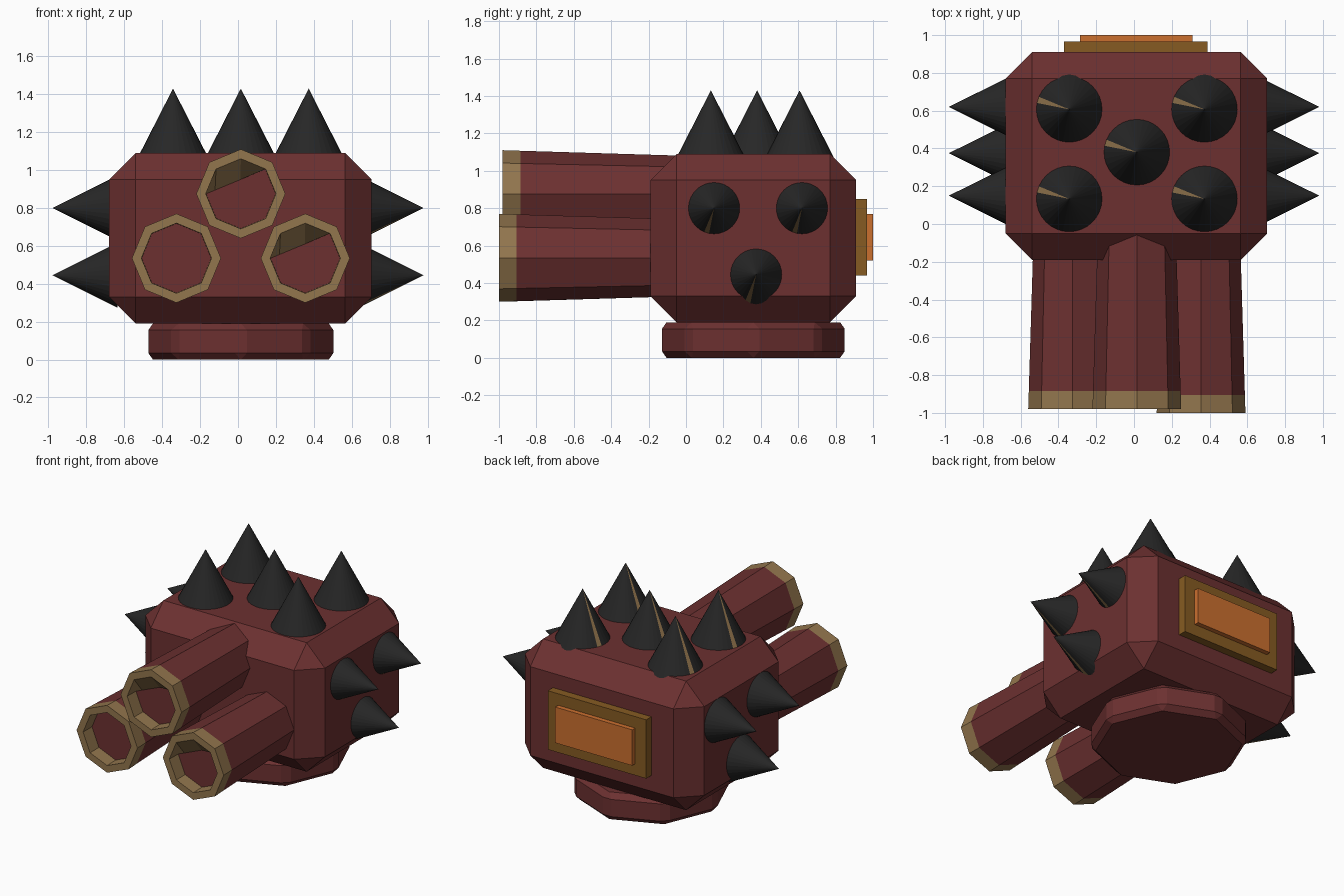
import bpy, math
from mathutils import Vector

cube = bpy.data.objects.get("Cube")
if cube:
    bpy.data.objects.remove(cube, do_unlink=True)


def make_material(name, rgb):
    mat = bpy.data.materials.new(name)
    mat.use_nodes = True
    mat.diffuse_color = (*rgb, 1)
    mat.node_tree.nodes["Principled BSDF"].inputs["Base Color"].default_value = (*rgb, 1)
    return mat


RED = make_material("dark red", (0.15, 0.03, 0.03))
TAN = make_material("tan metal", (0.29, 0.18, 0.075))
BLACK = make_material("black", (0.02, 0.02, 0.02))
BROWN = make_material("bronze brown", (0.24, 0.105, 0.016))
ORANGE = make_material("orange", (0.6, 0.16, 0.028))

CX, CY = 0.015, 0.36   # middle of the housing


def make_mesh(name, verts, faces, mats, slots=None):
    mesh = bpy.data.meshes.new(name)
    mesh.from_pydata(verts, [], faces)
    for mat in mats:
        mesh.materials.append(mat)
    for poly, slot in zip(mesh.polygons, slots or []):
        poly.material_index = slot
    obj = bpy.data.objects.new(name, mesh)
    bpy.context.collection.objects.link(obj)
    return obj


def add_bevel(obj, width):
    mod = obj.modifiers.new("chamfer", "BEVEL")
    mod.width = width
    mod.segments = 1
    mod.limit_method = "ANGLE"


def make_box(name, low, high, mat):
    low, high = Vector(low), Vector(high)
    bpy.ops.mesh.primitive_cube_add(size=1, location=(low + high) / 2)
    obj = bpy.context.object
    obj.name = name
    obj.scale = high - low
    bpy.ops.object.transform_apply(location=False, rotation=False, scale=True)
    obj.data.materials.append(mat)
    return obj


def make_spike(name, tip, axis, start, stripe_angle, length, radius, sides=32):
    """Cone with one tan facet; start and the cross direction set the angle."""
    tip, axis, u = Vector(tip), Vector(axis), Vector(start)
    v = axis.cross(u)
    base = tip - axis * length
    verts = [tip]
    for i in range(sides):
        a = math.tau * i / sides
        verts.append(base + radius * (math.cos(a) * u + math.sin(a) * v))
    faces = [(0, i + 1, (i + 1) % sides + 1) for i in range(sides)]
    faces.append(tuple(range(sides, 0, -1)))
    stripe = int(stripe_angle / 360 * sides)
    slots = [int(i == stripe) for i in range(sides + 1)]
    return make_mesh(name, verts, faces, [BLACK, TAN], slots)


def make_barrel(name, x, z, front, folded):
    """Eight-sided tapered barrel with a tan muzzle and a shallow bore."""
    n = 8
    profile = [(0.1, 0.202), (front + 0.095, 0.232), (front, 0.235),
               (front, 0.185), (front + 0.095, 0.183)]
    verts = []
    for y, r in profile:
        for i in range(n):
            a = math.tau * i / n
            verts.append(Vector((x + r * math.cos(a), y, z + r * math.sin(a))))
    floor = 4 * n
    if folded:   # two floor corners slide onto a chord, leaving sloped walls
        left, right = verts[floor + 4], verts[floor + 1]
        verts[floor + 3] = left.lerp(right, 0.15)
        verts[floor + 2] = left.lerp(right, 0.58)
    faces, slots = [], []
    for band in range(4):
        for i in range(n):
            j = (i + 1) % n
            faces.append((band * n + i, band * n + j,
                          band * n + n + j, band * n + n + i))
            slots.append(int(band > 0))
    faces.append(tuple(range(floor, floor + n)))
    faces.append(tuple(range(n - 1, -1, -1)))
    slots += [0, 0]
    return make_mesh(name, verts, faces, [RED, TAN], slots)


# Chamfered housing
housing = make_box("housing", (-0.68, -0.19, 0.19), (0.705, 0.91, 1.09), RED)
add_bevel(housing, 0.14)

# Octagonal swivel base
bpy.ops.mesh.primitive_cylinder_add(vertices=8, radius=0.502, depth=0.19,
                                    location=(CX, CY, 0.095))
base = bpy.context.object
base.name = "swivel_base"
base.data.materials.append(RED)
add_bevel(base, 0.035)

# Three barrels
make_barrel("upper_barrel", CX, 0.875, -0.98, True)
make_barrel("right_barrel", CX - 0.34, 0.535, -0.98, False)
make_barrel("left_barrel", CX + 0.34, 0.535, -1.0, True)

# Rear panel
make_box("rear_panel_frame", (-0.37, 0.85, 0.44), (0.39, 0.967, 0.85), BROWN)
make_box("rear_panel_light", (-0.285, 0.9, 0.52), (0.31, 1.0, 0.77), ORANGE)

# Top spikes: four corners and a middle one
top_spots = [(sx * 0.358 + CX, CY + 0.01 + sy * 0.237) for sx in (-1, 1) for sy in (-1, 1)]
for k, (x, y) in enumerate(top_spots + [(CX, CY + 0.02)]):
    make_spike(f"top_spike_{k + 1}", (x, y, 1.43), (0, 0, 1), (1, 0, 0), 163, 0.36, 0.184)

# Side spikes on both flanks
for side, label in ((1, "left"), (-1, "right")):
    for k, (y, z) in enumerate([(0.15, 0.8), (0.62, 0.8), (0.375, 0.445)]):
        make_spike(f"{label}_spike_{k + 1}", (side * 0.98, y, z), (side, 0, 0),
                   (0, 1, 0), 258 if side > 0 else 96, 0.345, 0.172)
